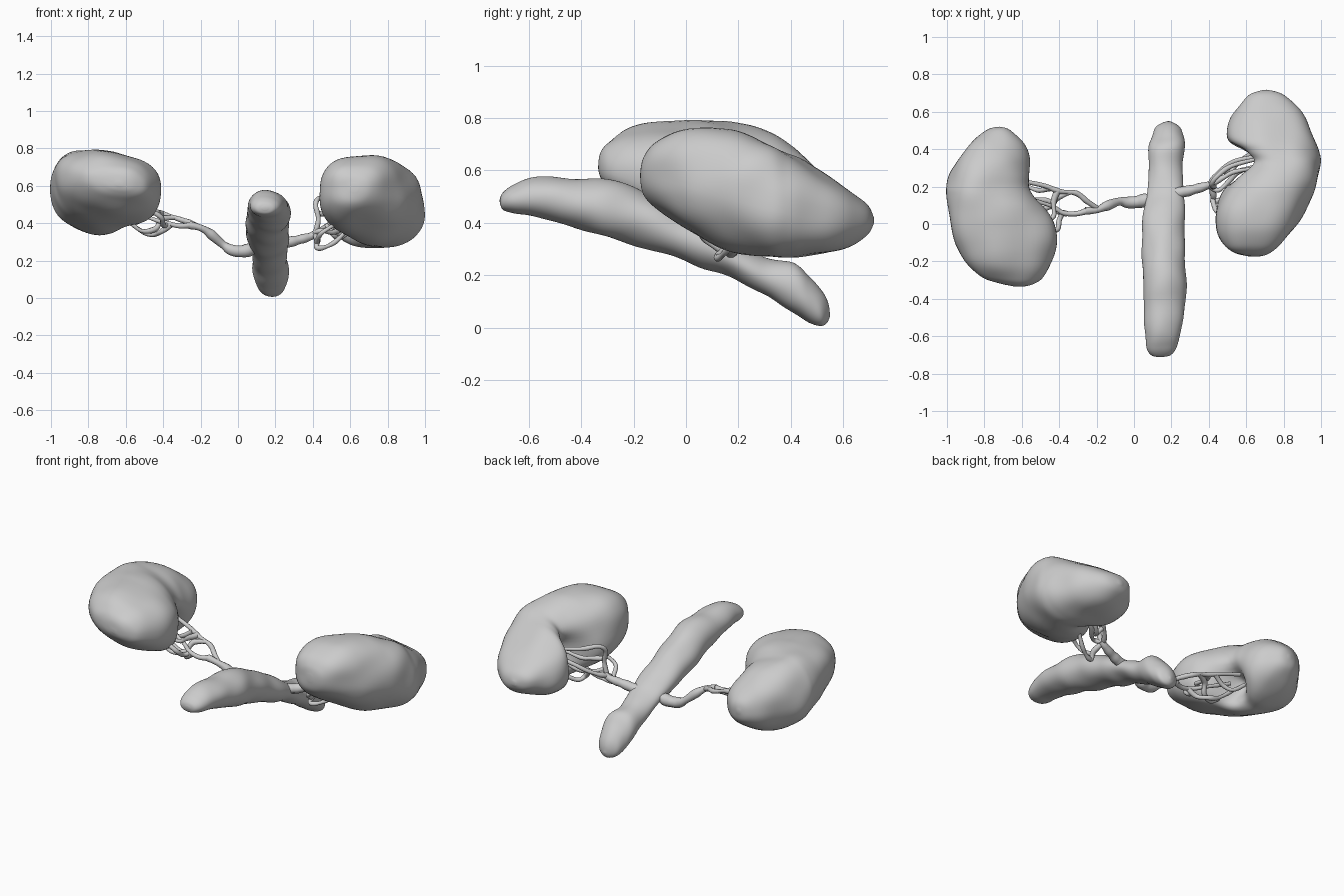
import bpy, bmesh, math
from mathutils import Vector, noise


def catmull(rows, steps):
    """Smoothly interpolate a list of number tuples."""
    out = []
    n = len(rows)
    for i in range(n - 1):
        p0, p1, p2, p3 = (rows[max(i - 1, 0)], rows[i], rows[i + 1], rows[min(i + 2, n - 1)])
        for s in range(steps):
            t = s / steps
            out.append([0.5 * (2 * b + (c - a) * t + (2 * a - 5 * b + 4 * c - d) * t * t
                               + (3 * b - a - 3 * c + d) * t ** 3)
                        for a, b, c, d in zip(p0, p1, p2, p3)])
    out.append(list(rows[-1]))
    return out


def power(v, e):
    return math.copysign(abs(v) ** e, v)


def loft(name, rows, shear=0.0, pits=(), bump=0.006, freq=7, square=1.0, sides=56):
    """Skin oval sections given as (y, x_min, x_max, z_min, z_max)."""
    bm = bmesh.new()
    rings = []
    for y, x0, x1, z0, z1 in catmull(rows, 6):
        cx, cz, a, b = (x0 + x1) / 2, (z0 + z1) / 2, (x1 - x0) / 2, (z1 - z0) / 2
        ring = []
        for k in range(sides):
            t = 2 * math.pi * k / sides
            dx = a * power(math.cos(t), square)
            ring.append(bm.verts.new((cx + dx, y, cz + b * power(math.sin(t), square) + shear * dx)))
        rings.append(ring)
    for r0, r1 in zip(rings, rings[1:]):
        for k in range(sides):
            j = (k + 1) % sides
            bm.faces.new((r0[k], r0[j], r1[j], r1[k]))
    bm.faces.new(rings[0])
    bm.faces.new(rings[-1])
    bmesh.ops.recalc_face_normals(bm, faces=bm.faces)
    bm.normal_update()
    # gentle organic unevenness, then the hollow of the hilum
    moved = [(v, v.co + v.normal * bump * noise.noise(v.co * freq)) for v in bm.verts]
    for v, co in moved:
        for centre, push, radius in pits:
            d = (co - Vector(centre)).length / radius
            co = co + Vector(push) * math.exp(-d * d * 2)
        v.co = co
    me = bpy.data.meshes.new(name)
    bm.to_mesh(me)
    bm.free()
    for p in me.polygons:
        p.use_smooth = True
    ob = bpy.data.objects.new(name, me)
    bpy.context.collection.objects.link(ob)
    return ob


def vessel(name, pts, r0, r1):
    """Tapered, slightly uneven tube through the points."""
    cu = bpy.data.curves.new(name, 'CURVE')
    cu.dimensions = '3D'
    cu.bevel_depth = 1.0
    cu.bevel_resolution = 3
    cu.use_fill_caps = True
    path = catmull(pts, 5)
    sp = cu.splines.new('POLY')
    sp.points.add(len(path) - 1)
    for i, (p, q) in enumerate(zip(sp.points, path)):
        p.co = (*q, 1)
        f = i / (len(path) - 1)
        p.radius = (r0 + (r1 - r0) * f) * (1 + 0.35 * noise.noise(Vector(q) * 18))
    sp.use_smooth = True
    ob = bpy.data.objects.new(name, cu)
    bpy.context.collection.objects.link(ob)


# Main trunk vessel
loft("aorta", [
    (-0.712, 0.13, 0.16, 0.47, 0.49), (-0.70, 0.095, 0.195, 0.447, 0.515),
    (-0.66, 0.07, 0.225, 0.437, 0.545), (-0.58, 0.06, 0.25, 0.425, 0.573),
    (-0.42, 0.05, 0.275, 0.38, 0.565), (-0.27, 0.045, 0.275, 0.335, 0.56),
    (-0.1, 0.045, 0.27, 0.285, 0.485), (0.05, 0.05, 0.265, 0.235, 0.41),
    (0.18, 0.07, 0.265, 0.19, 0.32), (0.3, 0.08, 0.265, 0.12, 0.265),
    (0.41, 0.075, 0.27, 0.06, 0.25), (0.47, 0.095, 0.265, 0.015, 0.19),
    (0.515, 0.115, 0.25, 0.002, 0.135), (0.54, 0.15, 0.215, 0.015, 0.09),
    (0.55, 0.18, 0.19, 0.04, 0.05)], bump=0.01, freq=8)

# Kidney on the -x side
loft("kidney_left", [
    (-0.33, -0.65, -0.62, 0.60, 0.62), (-0.32, -0.73, -0.55, 0.57, 0.67),
    (-0.29, -0.81, -0.49, 0.53, 0.71), (-0.22, -0.88, -0.445, 0.475, 0.755),
    (-0.1, -0.95, -0.412, 0.42, 0.78), (0.0, -0.98, -0.418, 0.385, 0.79),
    (0.08, -0.992, -0.46, 0.36, 0.79), (0.15, -1.0, -0.53, 0.347, 0.785),
    (0.2, -1.0, -0.555, 0.345, 0.775), (0.27, -0.98, -0.55, 0.345, 0.755),
    (0.36, -0.93, -0.555, 0.37, 0.715), (0.44, -0.87, -0.59, 0.41, 0.665),
    (0.5, -0.79, -0.665, 0.47, 0.60), (0.515, -0.74, -0.72, 0.53, 0.55)],
    shear=-0.12, bump=0.014, freq=6, square=0.88,
    pits=[((-0.53, 0.16, 0.43), (-0.15, 0, 0.06), 0.14)])

# Kidney on the +x side
loft("kidney_right", [
    (-0.17, 0.60, 0.64, 0.57, 0.61), (-0.16, 0.53, 0.71, 0.51, 0.66),
    (-0.12, 0.475, 0.78, 0.46, 0.715), (-0.04, 0.435, 0.85, 0.40, 0.75),
    (0.06, 0.435, 0.91, 0.345, 0.76), (0.16, 0.465, 0.955, 0.30, 0.75),
    (0.25, 0.53, 0.985, 0.275, 0.725), (0.33, 0.61, 0.995, 0.265, 0.695),
    (0.39, 0.56, 0.985, 0.262, 0.665), (0.45, 0.495, 0.965, 0.265, 0.635),
    (0.55, 0.51, 0.92, 0.285, 0.575), (0.63, 0.565, 0.86, 0.315, 0.52),
    (0.69, 0.62, 0.79, 0.36, 0.47), (0.712, 0.69, 0.71, 0.40, 0.42)],
    bump=0.014, freq=6, square=0.88,
    pits=[((0.57, 0.33, 0.47), (0.13, 0, 0), 0.13)])

# Arteries and branches to the -x kidney
vessel("left_artery", [(0.1, 0.14, 0.27), (0.03, 0.12, 0.25), (-0.03, 0.115, 0.255),
                       (-0.08, 0.12, 0.285), (-0.15, 0.095, 0.345), (-0.2, 0.075, 0.375),
                       (-0.26, 0.07, 0.39)], 0.032, 0.018)
left = [
    [(-0.19, 0.08, 0.37), (-0.25, 0.12, 0.40), (-0.31, 0.165, 0.42), (-0.4, 0.175, 0.45),
     (-0.48, 0.205, 0.47), (-0.6, 0.23, 0.5)],
    [(-0.25, 0.07, 0.39), (-0.31, 0.055, 0.385), (-0.38, 0.06, 0.40), (-0.45, 0.1, 0.42),
     (-0.6, 0.14, 0.48)],
    [(-0.36, 0.055, 0.39), (-0.41, 0.07, 0.355), (-0.45, 0.12, 0.34), (-0.52, 0.13, 0.36),
     (-0.62, 0.14, 0.44)],
    [(-0.34, 0.17, 0.43), (-0.41, 0.14, 0.42), (-0.44, 0.1, 0.37), (-0.52, 0.07, 0.36),
     (-0.6, 0.06, 0.43)],
    [(-0.38, 0.06, 0.39), (-0.4, 0.02, 0.39), (-0.41, -0.03, 0.43), (-0.47, -0.04, 0.47)],
    [(-0.41, 0.175, 0.45), (-0.43, 0.12, 0.45), (-0.43, 0.04, 0.46), (-0.48, 0.02, 0.47)],
    [(-0.45, 0.19, 0.46), (-0.51, 0.18, 0.42), (-0.57, 0.2, 0.40), (-0.64, 0.22, 0.45)],
]
for i, pts in enumerate(left):
    vessel(f"left_branch_{i + 1}", pts, 0.015, 0.011)

# Arteries and branches to the +x kidney
vessel("right_artery", [(0.2, 0.16, 0.28), (0.28, 0.175, 0.30), (0.34, 0.19, 0.315),
                        (0.39, 0.205, 0.33), (0.42, 0.21, 0.35)], 0.032, 0.02)
right = [
    [(0.40, 0.2, 0.34), (0.43, 0.25, 0.36), (0.48, 0.3, 0.39), (0.55, 0.34, 0.43),
     (0.66, 0.36, 0.46)],
    [(0.41, 0.2, 0.34), (0.43, 0.2, 0.42), (0.415, 0.21, 0.50), (0.44, 0.25, 0.535),
     (0.52, 0.31, 0.52), (0.67, 0.35, 0.5)],
    [(0.41, 0.21, 0.34), (0.425, 0.15, 0.31), (0.42, 0.12, 0.27), (0.46, 0.13, 0.27),
     (0.52, 0.16, 0.30), (0.58, 0.2, 0.36)],
    [(0.41, 0.2, 0.35), (0.45, 0.18, 0.36), (0.5, 0.22, 0.35), (0.56, 0.28, 0.37),
     (0.66, 0.31, 0.42)],
    [(0.42, 0.13, 0.30), (0.44, 0.07, 0.34), (0.48, 0.06, 0.37), (0.53, 0.08, 0.4)],
    [(0.47, 0.29, 0.39), (0.51, 0.27, 0.34), (0.54, 0.31, 0.32), (0.6, 0.36, 0.36),
     (0.66, 0.38, 0.42)],
    [(0.43, 0.22, 0.45), (0.48, 0.25, 0.45), (0.54, 0.28, 0.45), (0.66, 0.3, 0.48)],
]
for i, pts in enumerate(right):
    vessel(f"right_branch_{i + 1}", pts, 0.015, 0.011)
